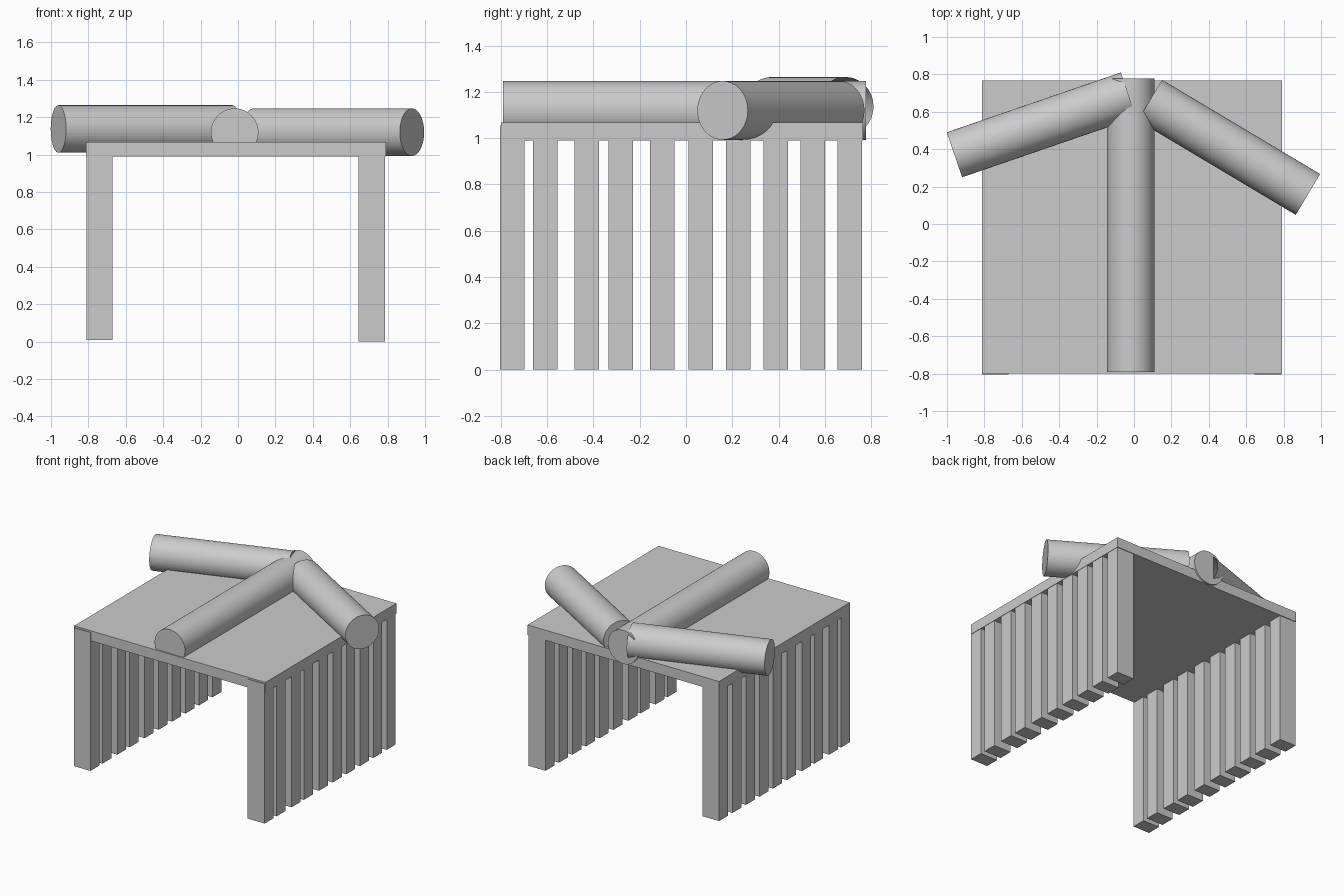
import bpy, bmesh
from mathutils import Vector

cube = bpy.data.objects.get("Cube")
if cube:
    bpy.data.objects.remove(cube, do_unlink=True)

grey = bpy.data.materials.new("plain_grey")
grey.use_nodes = True
grey.diffuse_color = (0.6, 0.6, 0.6, 1)
grey.node_tree.nodes["Principled BSDF"].inputs["Base Color"].default_value = (0.6, 0.6, 0.6, 1)


def add_object(name, bm):
    mesh = bpy.data.meshes.new(name)
    bm.to_mesh(mesh)
    bm.free()
    mesh.materials.append(grey)
    obj = bpy.data.objects.new(name, mesh)
    bpy.context.collection.objects.link(obj)
    return obj


def box(name, low, high):
    low, high = Vector(low), Vector(high)
    bm = bmesh.new()
    bmesh.ops.create_cube(bm, size=1)
    for v in bm.verts:
        v.co = (low + high) / 2 + v.co * (high - low)
    return add_object(name, bm)


def log(name, start, end, radius=0.127, open_end=False):
    """Round log from start to end, optionally without its end cap."""
    start, end = Vector(start), Vector(end)
    axis = end - start
    bm = bmesh.new()
    bmesh.ops.create_cone(bm, cap_ends=True, segments=64, radius1=radius,
                          radius2=radius, depth=axis.length)
    if open_end:
        cap = [f for f in bm.faces if f.normal.z > 0.9]
        bmesh.ops.delete(bm, geom=cap, context='FACES_ONLY')
    turn = axis.to_track_quat('Z', 'Y')
    for v in bm.verts:
        v.co = (start + end) / 2 + turn @ v.co
    return add_object(name, bm)


# Flat roof slab
box("roof_slab", (-0.812, -0.8, 0.99), (0.79, 0.766, 1.067))

# Two rows of upright posts
post_centres = (-0.752, -0.608, -0.43, -0.283, -0.103, 0.064, 0.225, 0.387, 0.547, 0.708)
for side, x0, x1, foot in (("right", -0.81, -0.672, 0.008), ("left", 0.643, 0.787, 0)):
    for i, y in enumerate(post_centres):
        box(f"{side}_post_{i + 1}", (x0, y - 0.053, foot), (x1, y + 0.053, 1.055))

# Three logs lying on the roof
middle = log("middle_log", (-0.018, -0.79, 1.12), (-0.018, 0.778, 1.12))
log("left_log", (0.93, 0.158, 1.12), (0.085, 0.662, 1.12))
right_ends = (-0.96, 0.37, 1.137), (-0.029, 0.69, 1.137)
log("right_log", *right_ends, open_end=True)

# Notch in the middle log where the right log enters it
cutter = log("notch_cutter", *right_ends)
cutter.hide_render = True
notch = middle.modifiers.new("notch", 'BOOLEAN')
notch.operation = 'DIFFERENCE'
notch.solver = 'EXACT'
notch.object = cutter
bpy.context.view_layer.objects.active = middle
bpy.ops.object.modifier_apply(modifier=notch.name)
bpy.data.objects.remove(cutter, do_unlink=True)
